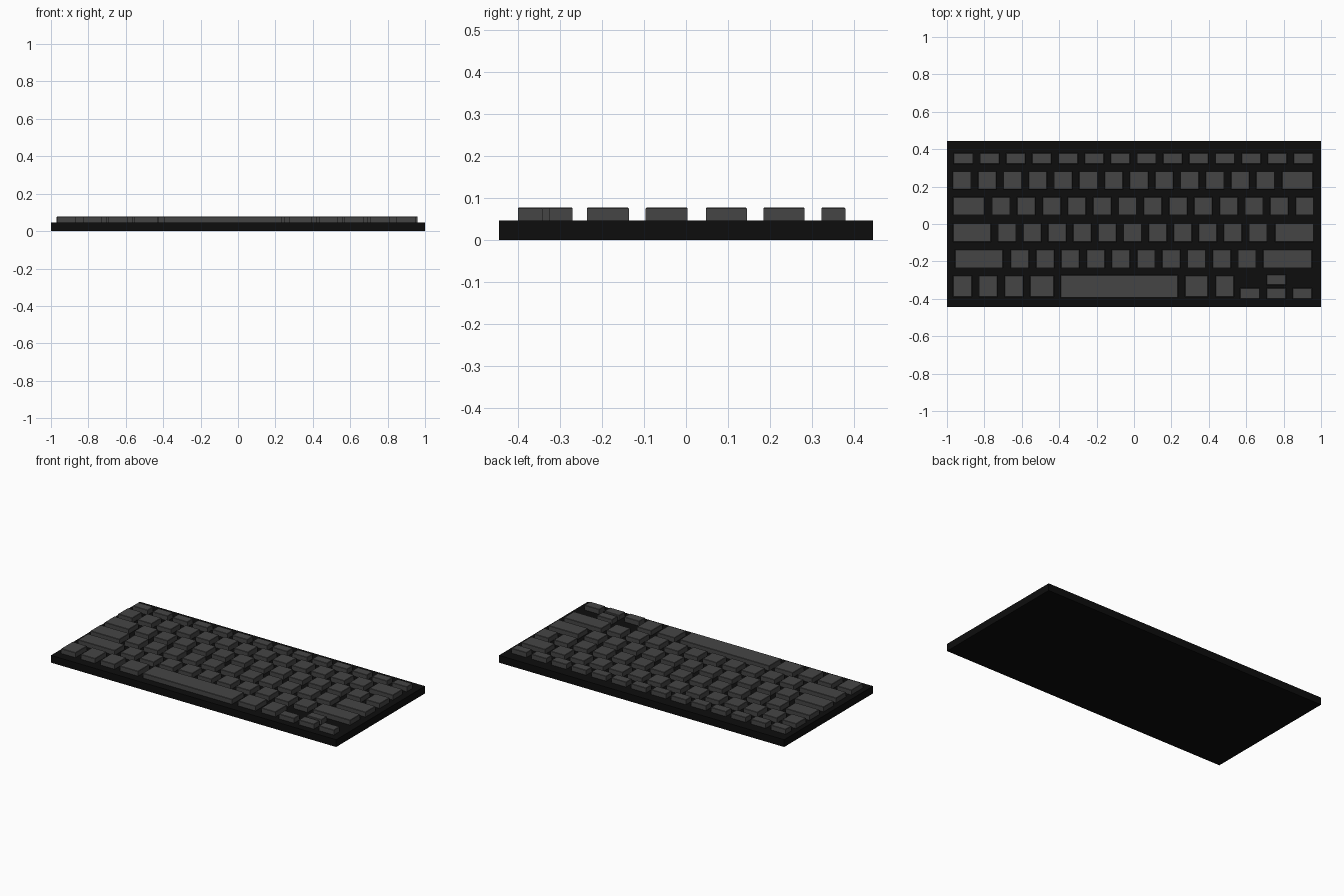
import bpy, bmesh

if "Cube" in bpy.data.objects:
    bpy.data.objects.remove(bpy.data.objects["Cube"])

Z_CASE, Z_KEY = 0.046, 0.077


def material(name, v):
    m = bpy.data.materials.new(name)
    m.diffuse_color = (v, v, v, 1)
    m.use_nodes = True
    m.node_tree.nodes["Principled BSDF"].inputs["Base Color"].default_value = m.diffuse_color
    return m


CASE_MAT = material("black_case", 0.004)
KEY_MAT = material("dark_grey_key", 0.06)


def box(name, x0, x1, y0, y1, z0, z1, mat, bevel=0.0):
    bm = bmesh.new()
    bmesh.ops.create_cube(bm, size=1)
    for v in bm.verts:
        v.co = (x1 if v.co.x > 0 else x0, y1 if v.co.y > 0 else y0, z1 if v.co.z > 0 else z0)
    if bevel:
        top = [e for e in bm.edges if all(v.co.z == max(w.co.z for w in bm.verts) for v in e.verts)]
        bmesh.ops.bevel(bm, geom=top, offset=bevel, segments=1, affect='EDGES')
    mesh = bpy.data.meshes.new(name)
    bm.to_mesh(mesh)
    bm.free()
    mesh.materials.append(mat)
    ob = bpy.data.objects.new(name, mesh)
    bpy.context.collection.objects.link(ob)
    return ob


def key(name, x0, x1, y):
    box(name, x0, x1, y[0], y[1], Z_CASE - 0.002, Z_KEY, KEY_MAT, 0.002)


def run(name, first, last, n, w, y):
    # n equal keys with centres spread from first to last
    for i in range(n):
        c = first + (last - first) * i / (n - 1)
        key(f"{name}_{i + 1}", c - w / 2, c + w / 2, y)


# Case
box("case", -1, 1, -0.445, 0.445, 0, Z_CASE, CASE_MAT)

# Function row
run("function_key", -0.912, 0.906, 14, 0.104, (0.322, 0.379))

# Number row
y = (0.184, 0.282)
run("number_key", -0.92, 0.703, 13, 0.099, y)
key("backspace_key", 0.791, 0.957, y)

# Upper letter row
y = (0.047, 0.145)
key("tab_key", -0.968, -0.80, y)
run("upper_letter_key", -0.711, 0.912, 13, 0.098, y)

# Middle letter row
y = (-0.096, 0.004)
key("caps_key", -0.968, -0.765, y)
run("middle_letter_key", -0.679, 0.663, 11, 0.098, y)
key("return_key", 0.754, 0.961, y)

# Lower letter row
y = (-0.236, -0.136)
key("left_shift_key", -0.957, -0.70, y)
run("lower_letter_key", -0.61, 0.604, 10, 0.098, y)
key("right_shift_key", 0.69, 0.952, y)

# Bottom row
y = (-0.39, -0.275)
run("modifier_key", -0.917, -0.642, 3, 0.1, y)
key("left_command_key", -0.556, -0.428, y)
key("space_bar", -0.392, 0.234, (-0.394, -0.273))
key("right_command_key", 0.273, 0.396, y)
key("right_option_key", 0.437, 0.535, y)

# Arrow keys
run("arrow_key", 0.62, 0.90, 3, 0.104, (-0.40, -0.342))
key("up_arrow_key", 0.708, 0.812, (-0.325, -0.27))
